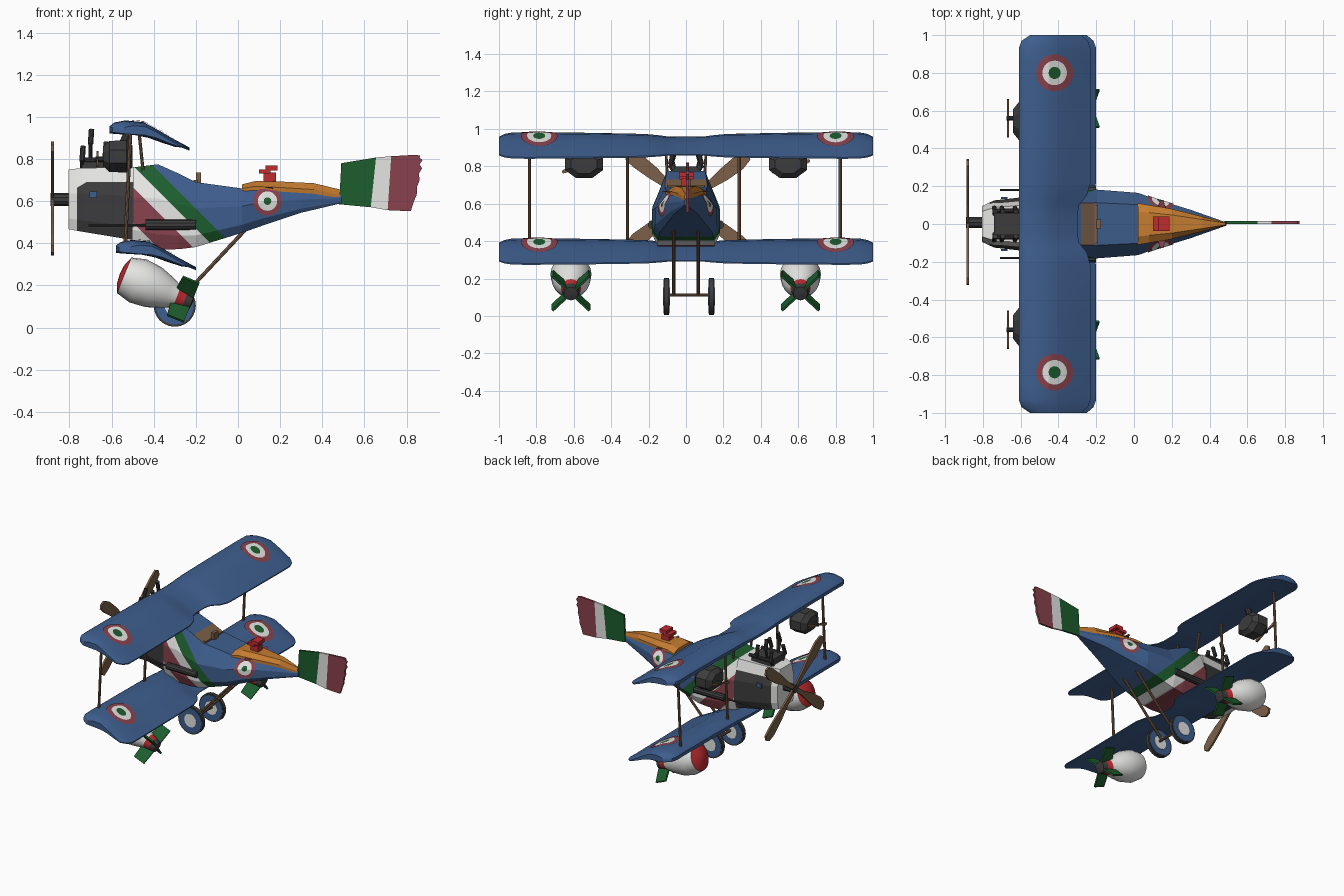
import bpy, bmesh, math
from mathutils import Vector, Matrix
from mathutils.bvhtree import BVHTree

cube = bpy.data.objects.get("Cube")
if cube:
    bpy.data.objects.remove(cube, do_unlink=True)

def mat(name, r, g, b):
    m = bpy.data.materials.new(name)
    m.use_nodes = True
    m.diffuse_color = (r, g, b, 1)
    p = m.node_tree.nodes["Principled BSDF"]
    p.inputs["Base Color"].default_value = (r, g, b, 1)
    p.inputs["Roughness"].default_value = 0.7
    return m

BLUE = mat("blue", .048, .112, .27)
WHITE = mat("white", .78, .78, .77)
GREEN = mat("green", .012, .11, .027)
MAROON = mat("dull_red", .25, .055, .075)
RED = mat("bright_red", .52, .025, .03)
ORANGE = mat("orange", .56, .2, .03)
BROWN = mat("brown", .2, .115, .065)
GREY = mat("dark_grey", .045, .045, .047)

def finish(name, bm, mats, smooth=False):
    bmesh.ops.recalc_face_normals(bm, faces=bm.faces)
    me = bpy.data.meshes.new(name)
    bm.to_mesh(me)
    bm.free()
    for m in mats:
        me.materials.append(m)
    ob = bpy.data.objects.new(name, me)
    bpy.context.collection.objects.link(ob)
    if smooth:
        bpy.ops.object.select_all(action='DESELECT')
        ob.select_set(True)
        bpy.context.view_layer.objects.active = ob
        bpy.ops.object.shade_smooth_by_angle(angle=math.radians(35))
    return ob

def loft(rings):
    """Skin closed cross-sections and cap both ends."""
    bm = bmesh.new()
    vs = [[bm.verts.new(p) for p in r] for r in rings]
    n = len(rings[0])
    for k, (a, b) in enumerate(zip(vs, vs[1:])):
        for i in range(n):
            f = bm.faces.new((a[i], a[(i + 1) % n], b[(i + 1) % n], b[i]))
            f.material_index = k
    bm.faces.new(vs[0]).material_index = 0
    bm.faces.new(vs[-1]).material_index = len(rings) - 2
    return bm

def box(name, lo, hi, m):
    lo, hi = Vector(lo), Vector(hi)
    bm = bmesh.new()
    bmesh.ops.create_cube(bm, size=1, matrix=Matrix.Translation((lo + hi) / 2) @ Matrix.Diagonal((hi - lo).to_4d()))
    return finish(name, bm, [m])

def tube(name, p, q, r, m, r2=None, n=10):
    p, q = Vector(p), Vector(q)
    bm = bmesh.new()
    M = Matrix.Translation((p + q) / 2) @ (q - p).to_track_quat('Z', 'Y').to_matrix().to_4x4()
    bmesh.ops.create_cone(bm, cap_ends=True, segments=n, radius1=r, radius2=r if r2 is None else r2,
                          depth=(q - p).length, matrix=M)
    return finish(name, bm, [m], True)

def plate(name, pts, thick, m, M=Matrix()):
    """Flat outline in the local xz plane, thickened along y."""
    bm = loft([[M @ Vector((x, s * thick / 2, z)) for x, z in pts] for s in (-1, 1)])
    return finish(name, bm, [m])

def cut(bm, co, no):
    bmesh.ops.bisect_plane(bm, geom=bm.verts[:] + bm.edges[:] + bm.faces[:], plane_co=co, plane_no=no)

def roundel(name, target, centre, direction, radii):
    """Three-colour disc draped on the target along the given direction."""
    src = bmesh.new()
    src.from_mesh(target.data)
    tree = BVHTree.FromBMesh(src)
    src.free()
    d, c = Vector(direction), Vector(centre)
    u = Vector((1, 0, 0))
    v = d.cross(u)
    base = tree.ray_cast(c, d)[0]
    def drape(r, a):
        p = c + (u * math.cos(a) + v * math.sin(a)) * r
        hit = tree.ray_cast(p, d)[0]
        return (hit if hit else p + d * (base - c).dot(d)) - d * .005
    steps, n, per = [(0.004, 0)], 28, 5
    prev = 0.004
    for k, r in enumerate(radii):
        steps += [(prev + (r - prev) * j / per, k) for j in range(1, per + 1)]
        prev = r
    bm = bmesh.new()
    rings = [[bm.verts.new(drape(r, 2 * math.pi * i / n)) for i in range(n)] for r, _ in steps]
    bm.faces.new(rings[0])
    for (a, b), (_, k) in zip(zip(rings, rings[1:]), steps[1:]):
        for i in range(n):
            bm.faces.new((a[i], a[(i + 1) % n], b[(i + 1) % n], b[i])).material_index = k
    return finish(name, bm, [GREEN, WHITE, MAROON])

# Wings: cambered profile as (chord fraction, height), with a cut-out middle and rounded tips
PROFILE = [(0, .955), (.06, .973), (.2, .983), (.42, .975), (.62, .935), (.82, .89), (1, .848),
           (1, .84), (.8, .868), (.6, .9), (.4, .918), (.15, .925), (0, .93)]
HALF = [(.05, -.61, -.30, .70), (.10, -.61, -.29, .72), (.15, -.61, -.25, .8), (.22, -.61, -.23, .88),
        (.5, -.61, -.23, .95), (.85, -.61, -.23, 1), (.93, -.61, -.23, .97), (.97, -.595, -.245, .88), (1, -.55, -.28, .7)]
STATIONS = [(-y, *r) for y, *r in reversed(HALF)] + HALF
def wing(name, dx, dz):
    rings = [[(a + t * (b - a) + dx, y, .90 + (z - .90) * s + dz) for t, z in PROFILE] for y, a, b, s in STATIONS]
    bm = loft(rings)
    for f in bm.faces:
        f.material_index = 0
    return finish(name, bm, [BLUE], True)
for name, dx, dz in (("upper_wing", 0, 0), ("lower_wing", .03, -.567)):
    w = wing(name, dx, dz)
    for side, y in (("left", .8), ("right", -.785)):
        roundel(f"{name}_roundel_{side}", w, (-.42 + dx, y, 1.5 + dz), (0, 0, -1), (.032, .065, .098))

# Fuselage: eight-sided loft with a sunken cockpit and diagonal stripes
def section(x, zb, zt, w, top=.62):
    h = zt - zb
    right = [(.85 * w, zb), (w, zb + .18 * h), (w, zb + .6 * h), (top * w, zt)]
    return [(x, y, z) for y, z in right] + [(x, -y, z) for y, z in reversed(right)]
bm = loft([section(*s) for s in [(-.50, .40, .76, .15), (-.38, .37, .775, .165), (-.28, .372, .73, .178),
           (-.20, .382, .69, .182), (.02, .45, .66, .165), (.12, .485, .67, .13),
           (.30, .545, .65, .075), (.49, .59, .63, .008)]])
for f in bm.faces:
    f.material_index = 0
bm.normal_update()
well = [f for f in bm.faces if abs(f.calc_center_median().y) < .01 and f.calc_center_median().z > .6
        and -.28 < f.calc_center_median().x < .02]
old = set(bm.faces) - set(well)
new = bmesh.ops.extrude_face_region(bm, geom=well)["geom"]
bmesh.ops.translate(bm, verts=[g for g in new if isinstance(g, bmesh.types.BMVert)], vec=(0, 0, -.15))
for f in bm.faces:
    if f not in old:
        c = f.calc_center_median()
        f.material_index = 0 if abs(c.y) < .01 and -.2 < c.x < .0 else 4
for d in (.0, .167, .27, .364):
    cut(bm, (d, 0, 0), (1, 0, 1))
for f in bm.faces:
    c = f.calc_center_median()
    d = c.x + c.z
    inside = abs(c.y) < .115 and -.285 < c.x < .025 and c.z > .5
    if f.material_index == 0 and not inside and d < .364:
        f.material_index = 1 if d > .27 else 2 if d > .167 else 3 if d > 0 else 2
fuselage = finish("fuselage", bm, [BLUE, GREEN, WHITE, MAROON, BROWN])
for side, s in (("left", 1), ("right", -1)):
    roundel(f"fuselage_roundel_{side}", fuselage, (.14, s, .60), (0, -s, 0), (.018, .046, .068))

# Rear deck, cockpit board, seat back and deck valve
bm = loft([[(x, w, zb), (x, w, zb + .02), (x, .6 * w, zt), (x, -.6 * w, zt), (x, -w, zb + .02), (x, -w, zb)]
           for x, w, zb, zt in [(.02, .11, .64, .68), (.08, .10, .65, .695), (.2, .08, .645, .693),
                                (.36, .04, .635, .685), (.485, .008, .61, .655)]])
for f in bm.faces:
    f.material_index = 0
finish("rear_deck", bm, [ORANGE])
box("instrument_board", (-.21, -.10, .55), (-.19, .10, .70), BROWN)
box("board_post", (-.20, -.025, .68), (-.175, .025, .735), BROWN)
box("seat_back", (-.03, -.08, .52), (-.005, .08, .65), BROWN)
box("valve_base", (.12, -.025, .68), (.18, .025, .735), RED)
box("valve_top", (.10, -.036, .73), (.155, .04, .75), RED)
box("valve_handle", (.13, -.036, .745), (.187, .04, .77), RED)

# Engine cowling: white nose with dark side panels
bm = loft([section(*s, .7) for s in [(-.805, .467, .75, .095), (-.74, .455, .757, .125), (-.495, .415, .762, .152)]])
cut(bm, (-.765, 0, 0), (1, 0, 0))
cut(bm, (-.72, 0, .69), (.6, 0, -1))
cut(bm, (0, 0, .69), (0, 0, 1))
for f in bm.faces:
    c = f.calc_center_median()
    f.material_index = 1 if c.x > -.765 and c.z < min(.69, .69 + .6 * (c.x + .72)) else 0
finish("cowling", bm, [WHITE, GREY])
for s in (1, -1):
    box("cowling_plate", (-.705, s * .138 - .006, .615), (-.67, s * .138 + .006, .645), BLUE)

# Engine block and exhaust pipes
box("engine_block", (-.74, -.075, .73), (-.58, .075, .80), GREY)
for s in (1, -1):
    for i, x in enumerate((-.74, -.70, -.63)):
        top = (.86, .94, .88)[i]
        tube("exhaust_pipe", (x, s * .05, .75), (x, s * .085, top - .06), .009, GREY)
        tube("exhaust_tip", (x, s * .085, top - .07), (x + .005, s * .065, top), .013, GREY)
    tube("exhaust_rail", (-.75, s * .07, .795), (-.56, s * .07, .795), .012, GREY)
    # Side guns
    tube("gun_body", (-.44, s * .18, .488), (-.20, s * .18, .488), .024, GREY)
    tube("gun_barrel", (-.71, s * .18, .486), (-.43, s * .18, .486), .006, GREY)

# Propeller
BLADE = [(.02, -.014), (.12, -.02), (.24, -.04), (.34, -.045), (.40, -.03), (.415, 0),
         (.40, .03), (.34, .035), (.24, .03), (.12, .016), (.02, .014)]
def blade(name, centre, angle, scale, m, thick):
    M = (Matrix.Translation(centre) @ Matrix.Rotation(angle, 4, 'X') @ Matrix.Rotation(math.pi / 2, 4, 'Z')
         @ Matrix.Diagonal((scale, 1, scale, 1)))
    plate(name, BLADE, thick, m, M)
for a in (38, 142, 218, 322):
    blade("propeller_blade", (-.88, .01, .612), math.radians(a), 1, BROWN, .014)
tube("propeller_hub", (-.89, .008, .608), (-.80, .008, .608), .03, GREY)

# Pods under the upper wing with small propellers
for s in (1, -1):
    rings = [[(x, s * .545 + r * 1.35 * math.cos(k * math.pi / 4 + .39), .812 + r * math.sin(k * math.pi / 4 + .39))
              for k in range(8)] for x, r in ((-.64, .05), (-.61, .08), (-.53, .082), (-.50, .055))]
    bm = loft(rings)
    for f in bm.faces:
        f.material_index = 0
    finish("wing_pod", bm, [GREY])
    tube("pod_hanger", (-.55, s * .545, .86), (-.52, s * .545, .93), .02, GREY)
    tube("pod_shaft", (-.675, s * .56, .80), (-.62, s * .56, .80), .012, GREY)
    for a in (0, math.pi):
        blade("pod_propeller_blade", (-.667, s * .56, .80), a + .3, .26, BROWN, .01)

# Wing struts
for y in (-.837, -.313, .285, .825):
    tube("wing_strut", (-.535, y, .39), (-.51, y, .94), .009, BROWN, n=8)
for s in (1, -1):
    tube("cabane_strut", (-.45, s * .10, .74), (-.47, s * .11, .93), .008, BROWN, n=8)

# Landing gear
tube("axle", (-.295, -.12, .112), (-.295, .14, .112), .009, BROWN)
for y in (-.104, .136):
    for name, r, h, m in (("tyre", .1, .013, GREY), ("wheel_disc", .09, .0155, BLUE), ("wheel_hub", .048, .018, WHITE)):
        tube(name, (-.30, y - h, .104), (-.30, y + h, .104), r, m, n=24)
for y in (-.065, .065):
    tube("gear_strut", (-.295, y, .112), (.04, y, .47), .009, BROWN, n=8)

# Bombs: lathed along a tilted axis, with crossed fins
BOMB = [(-.022, .002, 0), (-.017, .05, 0), (-.002, .084, 0), (0, .091, 1), (.07, .11, 1), (.15, .102, 1),
        (.22, .078, 1), (.27, .054, 2), (.31, .046, 3), (.345, .038, 3), (.35, .002, 3)]
axis = Vector((math.cos(math.radians(22)), 0, -math.sin(math.radians(22))))
for side, y in (("left", .612), ("right", -.615)):
    M = Matrix.Translation((-.54, y, .248)) @ axis.to_track_quat('Z', 'Y').to_matrix().to_4x4()
    bm = loft([[M @ Vector((r * math.cos(k * math.pi / 10), r * math.sin(k * math.pi / 10), t)) for k in range(20)]
               for t, r, _ in BOMB])
    for f in bm.faces:
        f.material_index = BOMB[f.material_index][2]
    finish(f"bomb_{side}", bm, [RED, WHITE, RED, GREY], True)
    for k in range(4):
        plate(f"bomb_fin_{side}", [(.03, .25), (.14, .26), (.14, .345), (.03, .345)], .012, GREEN,
              M @ Matrix.Rotation(math.pi / 4 + k * math.pi / 2, 4, 'Z'))

# Tail fin in three upright bands with a ragged rear edge
bands = [("tail_fin_green", GREEN, [(.48, .585), (.63, .571), (.655, .807), (.49, .78)]),
         ("tail_fin_white", WHITE, [(.63, .571), (.71, .557), (.727, .813), (.655, .807)]),
         ("tail_fin_red", MAROON, [(.71, .557), (.82, .552), (.835, .60), (.848, .63), (.85, .67), (.862, .70),
          (.858, .73), (.873, .755), (.862, .775), (.876, .795), (.862, .805), (.865, .815), (.845, .82), (.727, .813)])]
for name, m, pts in bands:
    plate(name, pts, .014, m, Matrix.Translation((0, .008, 0)))
